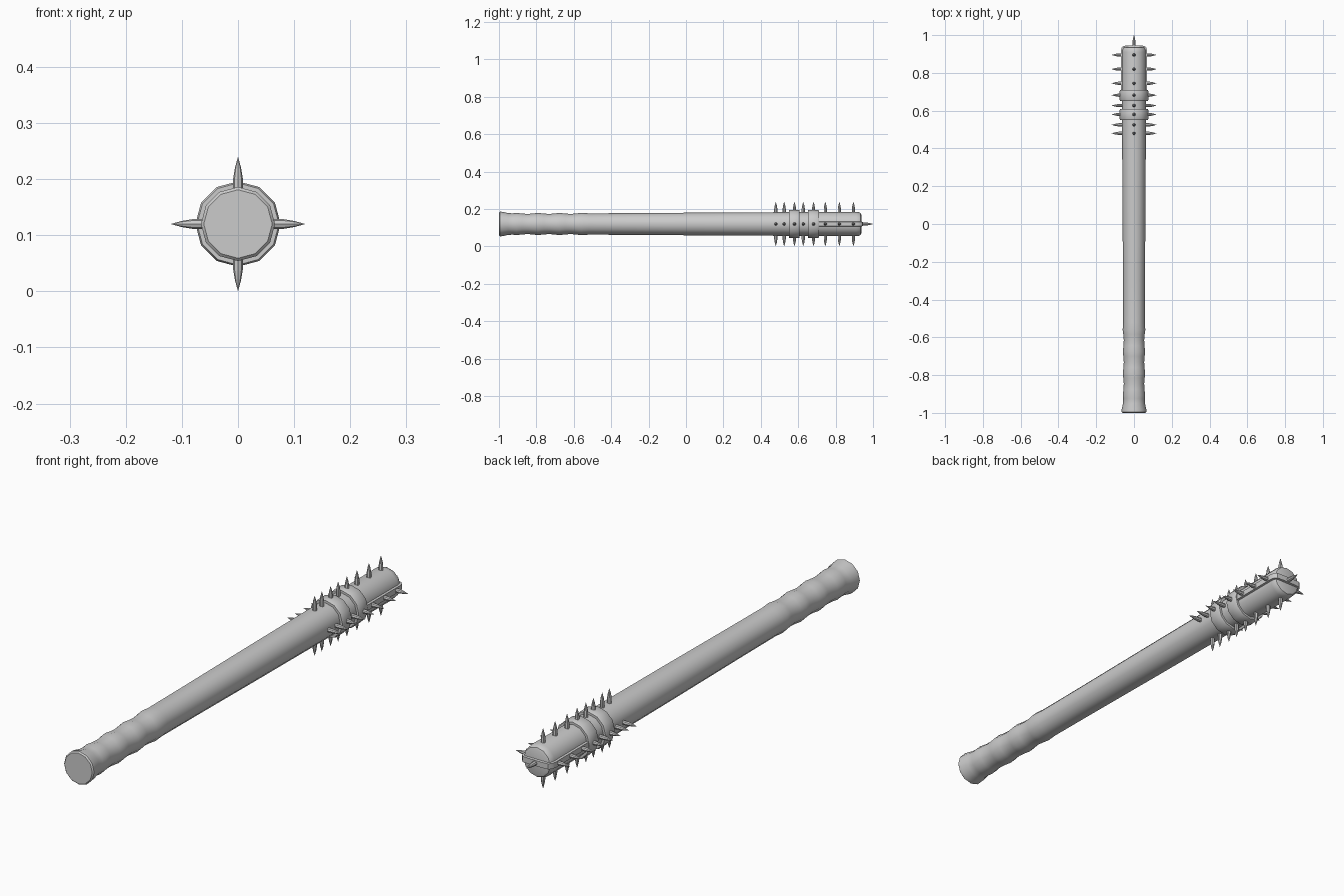
import bpy, bmesh, math
from mathutils import Matrix, Vector

if "Cube" in bpy.data.objects:
    bpy.data.objects.remove(bpy.data.objects["Cube"])

CZ = 0.12          # height of the club axis
SIDES = 12


def finish(name, bm, angle=40):
    bmesh.ops.recalc_face_normals(bm, faces=bm.faces)
    me = bpy.data.meshes.new(name)
    bm.to_mesh(me)
    bm.free()
    ob = bpy.data.objects.new(name, me)
    bpy.context.collection.objects.link(ob)
    bpy.ops.object.select_all(action='DESELECT')
    ob.select_set(True)
    bpy.context.view_layer.objects.active = ob
    bpy.ops.object.shade_smooth_by_angle(angle=math.radians(angle))
    return ob


def lathe(bm, profile, sides, mat, closed=False):
    """Rings from (distance along local z, radius), placed by mat."""
    rings = []
    for d, r in profile:
        rings.append([bm.verts.new(mat @ Vector((r * math.cos(2 * math.pi * i / sides),
                                                 r * math.sin(2 * math.pi * i / sides), d)))
                      for i in range(sides)])
    pairs = list(zip(rings, rings[1:]))
    if closed:
        pairs.append((rings[-1], rings[0]))
    for a, b in pairs:
        for i in range(sides):
            j = (i + 1) % sides
            bm.faces.new((a[i], a[j], b[j], b[i]))
    if not closed:
        bm.faces.new(rings[0][::-1])
        bm.faces.new(rings[-1])


def aim(direction, origin):
    rot = Vector(direction).to_track_quat('Z', 'Y').to_matrix().to_4x4()
    return Matrix.Translation(origin) @ rot


along = aim((0, 1, 0), (0, 0, CZ))

# shaft with flared butt and ribbed grip
profile = [(-1.0, 0.061), (-0.995, 0.066), (-0.98, 0.065), (-0.95, 0.058), (-0.925, 0.057)]
for y in (-0.905, -0.79, -0.675):
    profile += [(y, 0.0595), (y + 0.03, 0.0555), (y + 0.06, 0.054), (y + 0.09, 0.0565)]
profile += [(-0.56, 0.060), (-0.52, 0.057), (-0.3, 0.058), (0.1, 0.061), (0.5, 0.063),
            (0.91, 0.065), (0.925, 0.063), (0.934, 0.058), (0.937, 0.05)]
bm = bmesh.new()
lathe(bm, profile, SIDES, along)
finish("shaft", bm)

# two raised bands around the head
for name, y0, y1 in (("lower_band", 0.55, 0.608), ("upper_band", 0.652, 0.71)):
    bm = bmesh.new()
    lathe(bm, [(y0, 0.06), (y0, 0.073), (y0 + 0.006, 0.076), (y1 - 0.006, 0.076),
               (y1, 0.073), (y1, 0.06)], SIDES, along, closed=True)
    finish(name, bm)

# strap running up both sides and over the end of the head
half = [(0.0685, 0.69), (0.0695, 0.915), (0.066, 0.932), (0.056, 0.943), (0.03, 0.945)]
path = half + [(-x, y) for x, y in reversed(half)]
bm = bmesh.new()
rings = []
for x, y in path:
    inner = Vector((x * 0.82, y - 0.012 if y > 0.7 else y, CZ))
    outer = Vector((x, y, CZ))
    rings.append([bm.verts.new(p + Vector((0, 0, h))) for p, h in
                  ((inner, -0.014), (outer, -0.011), (outer, 0.011), (inner, 0.014))])
for a, b in zip(rings, rings[1:]):
    for i in range(4):
        j = (i + 1) % 4
        bm.faces.new((a[i], a[j], b[j], b[i]))
bm.faces.new(rings[0])
bm.faces.new(rings[-1])
finish("strap", bm)

# spikes: four rows plus one at the tip
spike = [(0.05, 0.0085), (0.082, 0.0085), (0.1, 0.0055), (0.1185, 0.0004)]
bm = bmesh.new()
for y in (0.48, 0.525, 0.58, 0.627, 0.682, 0.745, 0.82, 0.895):
    for d in ((1, 0, 0), (-1, 0, 0), (0, 0, 1), (0, 0, -1)):
        lathe(bm, spike, 8, aim(d, (0, y, CZ)))
lathe(bm, spike, 8, aim((0, 1, 0), (0, 0.8815, CZ)))
finish("spikes", bm)
